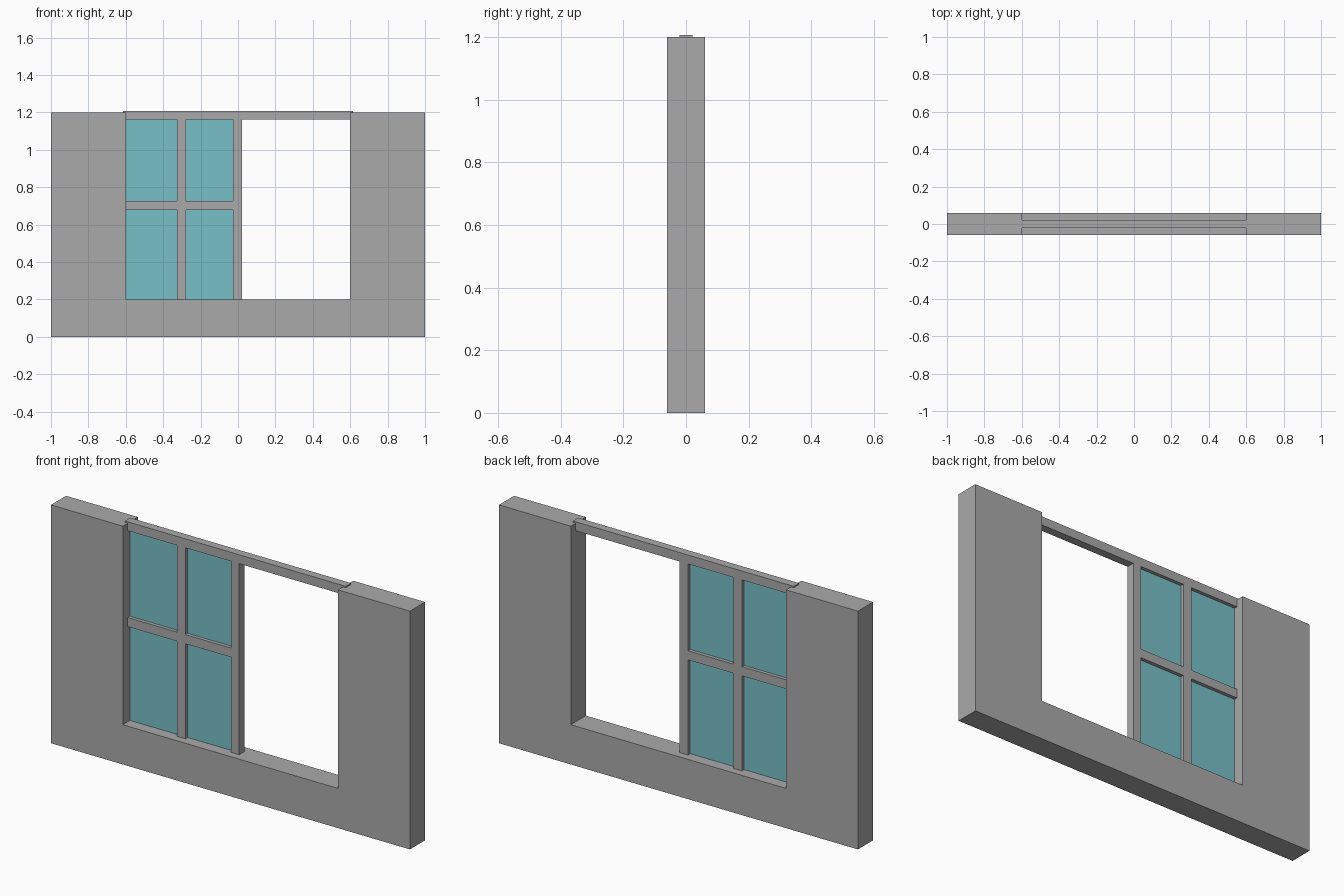
import bpy, bmesh

if "Cube" in bpy.data.objects:
    bpy.data.objects.remove(bpy.data.objects["Cube"])


def material(name, rgb):
    m = bpy.data.materials.new(name)
    m.diffuse_color = (*rgb, 1.0)
    m.use_nodes = True
    m.node_tree.nodes["Principled BSDF"].inputs["Base Color"].default_value = m.diffuse_color
    return m


GREY = material("grey", (0.402, 0.402, 0.402))
TEAL = material("teal glass", (0.19, 0.527, 0.578))


def prism(name, profile, depth, mat):
    """Extrude an (x, z) outline through y, centred on y = 0."""
    bm = bmesh.new()
    face = bm.faces.new([bm.verts.new((x, -depth / 2, z)) for x, z in profile])
    out = bmesh.ops.extrude_face_region(bm, geom=[face])
    verts = [v for v in out["geom"] if isinstance(v, bmesh.types.BMVert)]
    bmesh.ops.translate(bm, verts=verts, vec=(0, depth, 0))
    bmesh.ops.recalc_face_normals(bm, faces=bm.faces)
    me = bpy.data.meshes.new(name)
    bm.to_mesh(me)
    bm.free()
    me.materials.append(mat)
    ob = bpy.data.objects.new(name, me)
    bpy.context.collection.objects.link(ob)
    return ob


def bar(name, x0, x1, z0, z1, depth, mat):
    return prism(name, [(x0, z0), (x1, z0), (x1, z1), (x0, z1)], depth, mat)


# U-shaped wall around the opening
prism("wall", [(-1, 0), (1, 0), (1, 1.2), (0.6, 1.2), (0.6, 0.2),
               (-0.6, 0.2), (-0.6, 1.2), (-1, 1.2)], 0.12, GREY)

# Rail along the top of the opening, lapping slightly into the wall
bar("top_rail", -0.615, 0.615, 1.162, 1.207, 0.042, GREY)

# Window bars
for name, x in (("middle_bar", -0.302), ("edge_post", -0.002)):
    bar(name, x - 0.0235, x + 0.0235, 0.195, 1.17, 0.042, GREY)
bar("cross_bar", -0.605, -0.002, 0.679, 0.725, 0.042, GREY)

# Thin glass sheet behind the bars
bar("glass", -0.605, -0.01, 0.195, 1.175, 0.006, TEAL)
